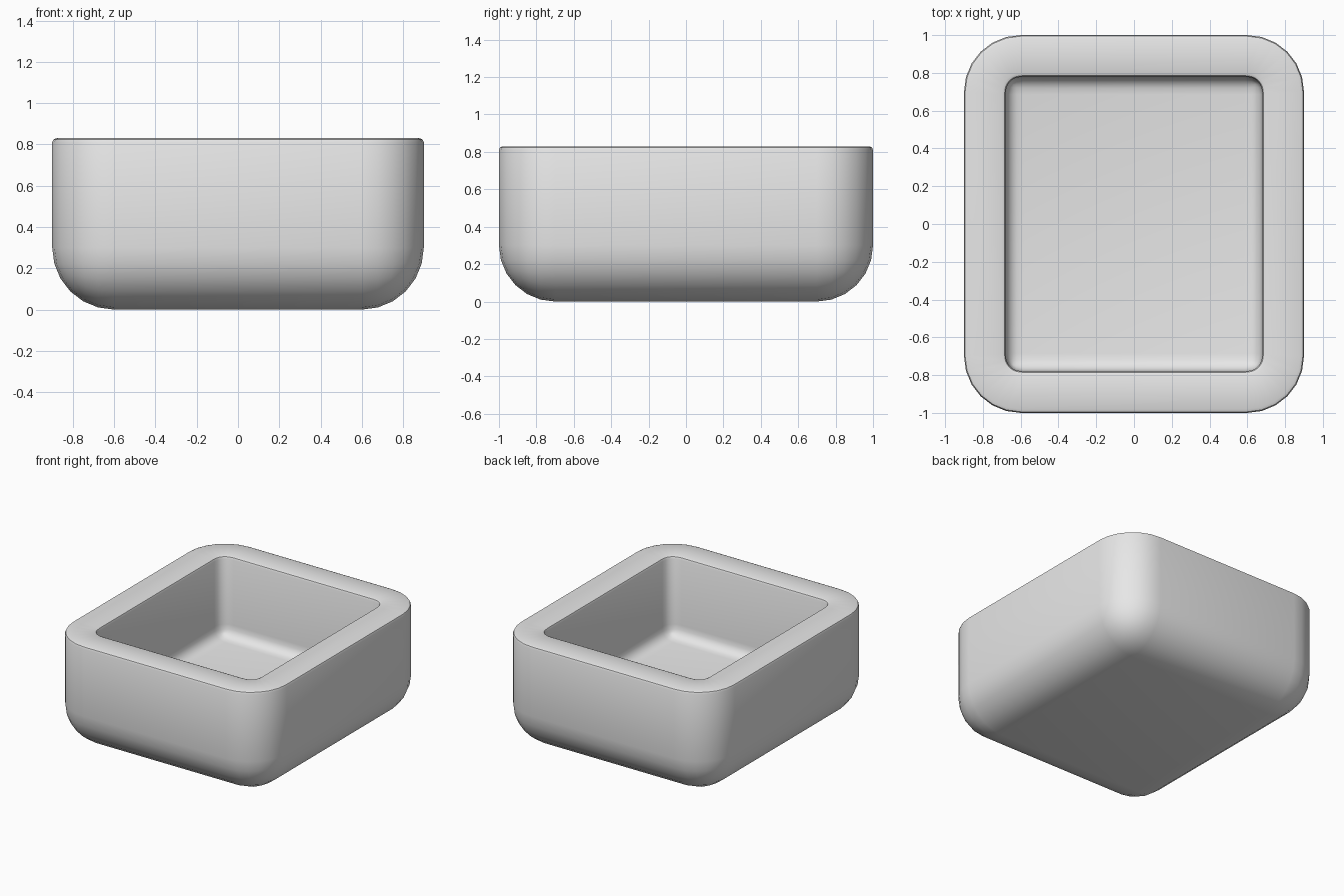
import bpy
import bmesh
from math import radians

default = bpy.data.objects.get("Cube")
if default:
    bpy.data.objects.remove(default, do_unlink=True)

WIDTH, DEPTH, HEIGHT = 1.8, 2.0, 0.83
WALL, CORNER, RIM = 0.22, 0.3, 0.02

# Plain grey material
grey = bpy.data.materials.new("plain grey")
grey.use_nodes = True
color = (0.8, 0.8, 0.8, 1)
grey.diffuse_color = color
grey.node_tree.nodes["Principled BSDF"].inputs["Base Color"].default_value = color

# Outer shell: a box with rounded sides and base, open at the top
bm = bmesh.new()
bmesh.ops.create_cube(bm, size=1)
for v in bm.verts:
    v.co.x *= WIDTH
    v.co.y *= DEPTH
    v.co.z = (v.co.z + 0.5) * HEIGHT
top = [f for f in bm.faces if f.normal.z > 0.9]
bmesh.ops.delete(bm, geom=top, context="FACES_ONLY")
edges = [e for e in bm.edges if len(e.link_faces) == 2]
bmesh.ops.bevel(bm, geom=edges, offset=CORNER, segments=6, profile=0.5, affect="EDGES")
bmesh.ops.recalc_face_normals(bm, faces=bm.faces)
base = min(bm.faces, key=lambda f: f.calc_center_median().z)
if base.normal.z > 0:
    bmesh.ops.reverse_faces(bm, faces=bm.faces)

mesh = bpy.data.meshes.new("square_bowl")
bm.to_mesh(mesh)
bm.free()
mesh.materials.append(grey)
bowl = bpy.data.objects.new("square_bowl", mesh)
bpy.context.collection.objects.link(bowl)

# Inner wall and floor, then a softened rim
shell = bowl.modifiers.new("wall", "SOLIDIFY")
shell.thickness = WALL
shell.offset = -1
shell.use_even_offset = True
rim = bowl.modifiers.new("rim", "BEVEL")
rim.width = RIM
rim.segments = 2
rim.limit_method = "ANGLE"
rim.angle_limit = radians(60)
rim.use_clamp_overlap = False

# Bake the modifiers so the smooth shading follows the final shape
bpy.context.view_layer.objects.active = bowl
bowl.select_set(True)
for name in ("wall", "rim"):
    bpy.ops.object.modifier_apply(modifier=name)
bpy.ops.object.shade_smooth_by_angle(angle=radians(30))
